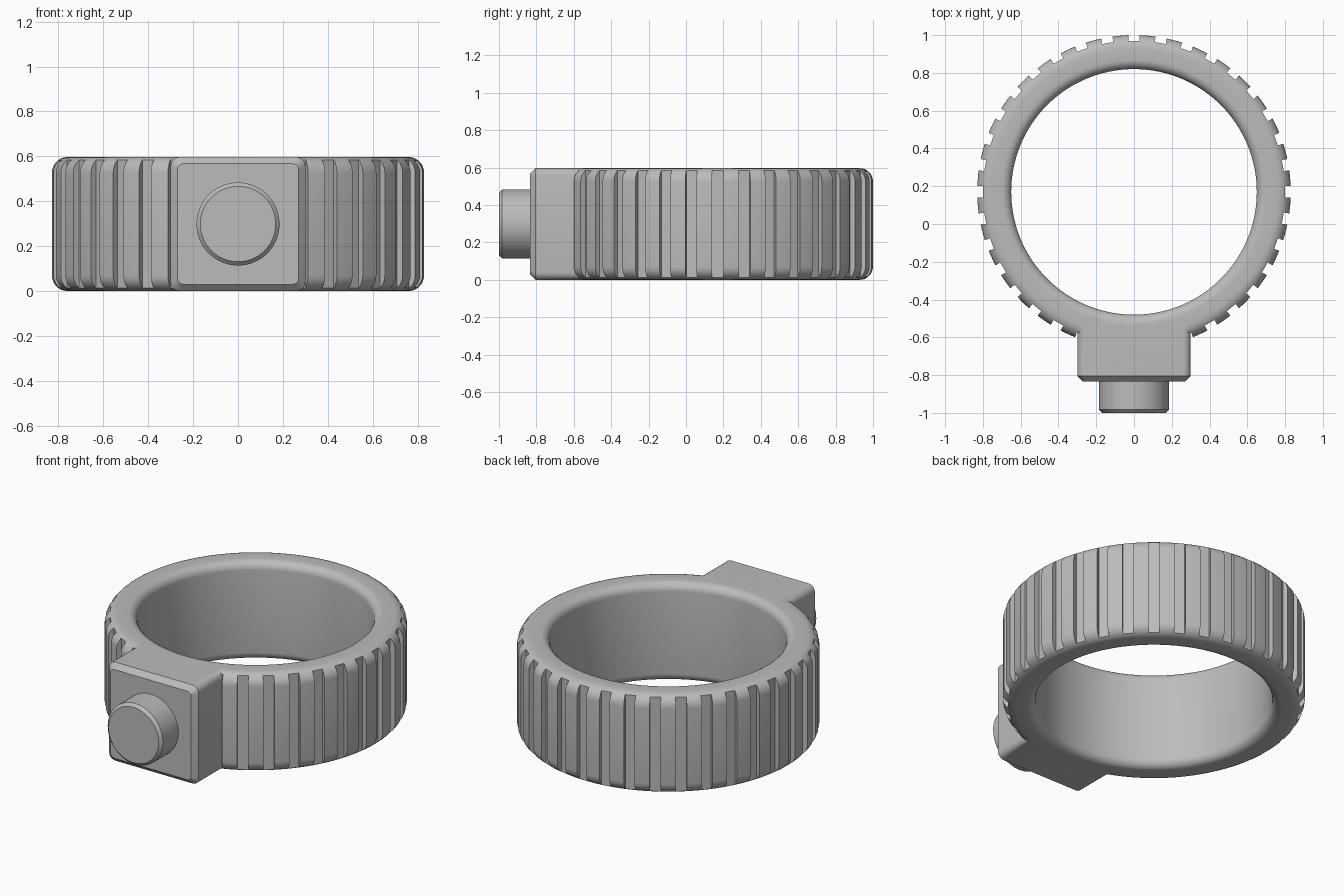
import bpy, bmesh
from math import sin, cos, pi, radians
from mathutils import Matrix, Vector

cube = bpy.data.objects.get("Cube")
if cube:
    bpy.data.objects.remove(cube, do_unlink=True)

H = 0.597           # ring height
CY = 0.17           # ring centre along y
R_OUT, R_IN = 0.83, 0.65

grey = bpy.data.materials.new("plain grey")
grey.use_nodes = True
grey.diffuse_color = (0.5, 0.5, 0.5, 1)
grey.node_tree.nodes["Principled BSDF"].inputs["Base Color"].default_value = (0.5, 0.5, 0.5, 1)


def make_object(name, bm):
    bmesh.ops.recalc_face_normals(bm, faces=bm.faces)
    mesh = bpy.data.meshes.new(name)
    bm.to_mesh(mesh)
    bm.free()
    mesh.materials.append(grey)
    obj = bpy.data.objects.new(name, mesh)
    bpy.context.collection.objects.link(obj)
    return obj


def loft(name, loops, closed=False):
    """Skin a row of equal loops; cap the ends unless the row closes on itself."""
    bm = bmesh.new()
    rows = [[bm.verts.new(p) for p in loop] for loop in loops]
    n = len(rows[0])
    pairs = list(zip(rows, rows[1:]))
    if closed:
        pairs.append((rows[-1], rows[0]))
    else:
        bm.faces.new(rows[0])
        bm.faces.new(rows[-1])
    for a, b in pairs:
        for i in range(n):
            j = (i + 1) % n
            bm.faces.new((a[i], a[j], b[j], b[i]))
    return make_object(name, bm)


def circle_z(r, z, n):
    return [(r * cos(2 * pi * i / n), CY + r * sin(2 * pi * i / n), z) for i in range(n)]


def circle_y(r, y, n=64):
    return [(r * cos(2 * pi * i / n), y, H / 2 + r * sin(2 * pi * i / n)) for i in range(n)]


def rounded(x0, x1, z0, z1, radii, steps):
    """Rounded rectangle; radii run anticlockwise from the upper right."""
    corners = [(x1, z1, -1, -1), (x0, z1, 1, -1), (x0, z0, 1, 1), (x1, z0, -1, 1)]
    points = []
    for k, ((x, z, sx, sz), r) in enumerate(zip(corners, radii)):
        for s in range(steps + 1):
            a = pi / 2 * (k + s / steps)
            points.append((x + sx * r + r * cos(a), z + sz * r + r * sin(a)))
    return points


def block_loop(y, inset, r):
    pts = rounded(-0.3 + inset, 0.3 - inset, inset, H - inset, (r,) * 4, 5)
    return [(x, y, z) for x, z in pts]


def boolean(target, tool, operation):
    mod = target.modifiers.new(operation.lower(), "BOOLEAN")
    mod.operation = operation
    mod.solver = "EXACT"
    mod.object = tool
    bpy.context.view_layer.objects.active = target
    bpy.ops.object.modifier_apply(modifier=mod.name)
    bpy.data.objects.remove(tool, do_unlink=True)


# Ring body: rounded section turned about the vertical axis
section = rounded(R_IN, R_OUT, 0, H, (0.07, 0.05, 0.05, 0.07), 7)
ring = loft("ring_body", [circle_z(r, z, 180) for r, z in section], closed=True)

# Grip grooves around the outside, every ten degrees
bm = bmesh.new()
for k in range(36):
    angle = radians(10 * k)
    if sin(angle) < -0.96:
        continue        # hidden behind the front block
    place = (Matrix.Translation((0, CY, H / 2)) @ Matrix.Rotation(angle, 4, "Z")
             @ Matrix.Translation((0.85, 0, 0)) @ Matrix.Diagonal((0.1, 0.06, 1, 1)))
    bmesh.ops.create_cube(bm, size=1, matrix=place)
boolean(ring, make_object("groove_cutter", bm), "DIFFERENCE")

# Front block with chamfered face, hollowed at the back to follow the ring
block = loft("front_block", [block_loop(-0.835, 0.03, 0.025),
                             block_loop(-0.805, 0, 0.04),
                             block_loop(-0.4, 0, 0.04)])
bore = loft("bore_cutter", [circle_z(0.715, z, 180) for z in (-0.2, 0.8)])
boolean(block, bore, "DIFFERENCE")
boolean(ring, block, "UNION")

# Round button on the front face
button = loft("round_button", [circle_y(0.168, -1), circle_y(0.185, -0.983),
                               circle_y(0.185, -0.82)])

for obj in (ring, button):
    bpy.ops.object.select_all(action="DESELECT")
    obj.select_set(True)
    bpy.context.view_layer.objects.active = obj
    bpy.ops.object.shade_smooth_by_angle(angle=radians(30))
